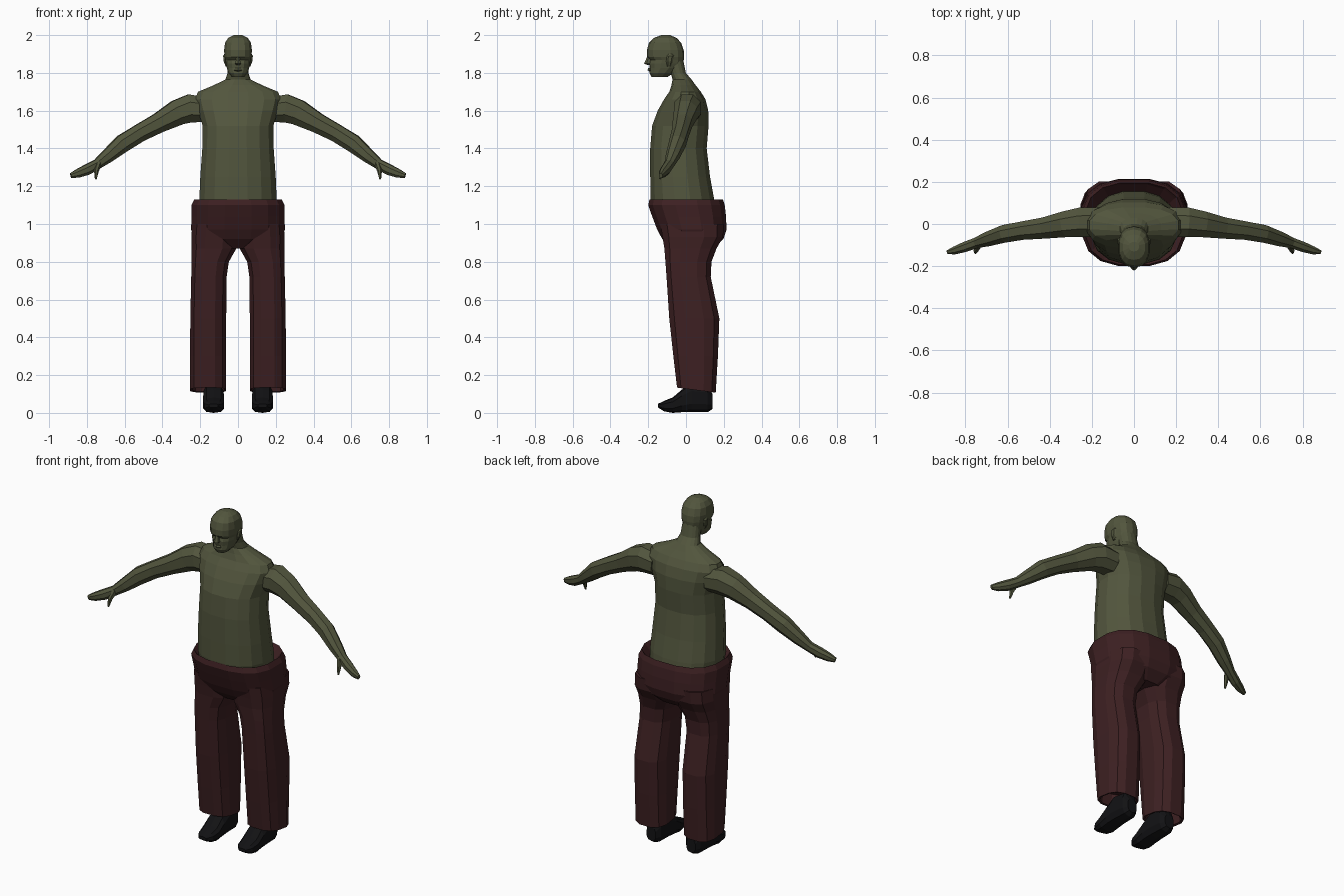
import bpy, bmesh, math
from mathutils import Vector


def material(name, rgb):
    m = bpy.data.materials.new(name)
    m.diffuse_color = (*rgb, 1)
    return m


GREEN = material("olive green", (0.085, 0.092, 0.047))
MAROON = material("dark maroon", (0.047, 0.0145, 0.016))
BLACK = material("shoe black", (0.006, 0.006, 0.007))


def oval(a0, a1, b0, b1, n, power):
    """Points of a squarish oval that fills the given bounds."""
    for i in range(n):
        t = 2 * math.pi * (i + 0.5) / n
        c, s = math.cos(t), math.sin(t)
        u = math.copysign(abs(c) ** (2 / power), c)
        v = math.copysign(abs(s) ** (2 / power), s)
        yield (a0 + a1) / 2 + u * (a1 - a0) / 2, (b0 + b1) / 2 + v * (b1 - b0) / 2


def loft(name, rings, mat, mirror=False):
    bm = bmesh.new()
    loops = [[bm.verts.new(p) for p in ring] for ring in rings]
    n = len(loops[0])
    for a, b in zip(loops, loops[1:]):
        for i in range(n):
            j = (i + 1) % n
            bm.faces.new((a[i], a[j], b[j], b[i]))
    bm.faces.new(loops[0][::-1])
    bm.faces.new(loops[-1])
    bmesh.ops.recalc_face_normals(bm, faces=bm.faces)
    me = bpy.data.meshes.new(name)
    bm.to_mesh(me)
    bm.free()
    me.materials.append(mat)
    ob = bpy.data.objects.new(name, me)
    bpy.context.collection.objects.link(ob)
    if mirror:
        mod = ob.modifiers.new("mirror", "MIRROR")
        mod.use_mirror_merge = False
    return ob


def stack(name, rows, mat, n=14, power=2.3, mirror=False, slope=0.0):
    """Rows are z, x0, x1, y0, y1; slope tips the lowest rings."""
    rings = []
    for z, x0, x1, y0, y1 in rows:
        k = slope if z < 0.25 else 0
        rings.append([(x, y, z - k * (y - 0.05)) for x, y in oval(x0, x1, y0, y1, n, power)])
    return loft(name, rings, mat, mirror)


def limb(name, rows, mat, n=8, power=2.2):
    """Rows are centre x, y, z, depth radius, thickness; rings follow the path."""
    pts = [Vector(r[:3]) for r in rows]
    rings = []
    for i, r in enumerate(rows):
        d = pts[min(i + 1, len(pts) - 1)] - pts[max(i - 1, 0)]
        d.normalize()
        side = Vector((0, 0, 1)).cross(d).normalized()
        up = d.cross(side)
        rings.append([pts[i] + side * u + up * v
                      for u, v in oval(-r[3], r[3], -r[4], r[4], n, power)])
    return loft(name, rings, mat, True)


def sym(rows):
    return [(z, -w, w, f, b) for z, w, f, b in rows]


# Torso and neck
stack("torso", sym([
    (1.06, .20, -.18, .16), (1.13, .208, -.19, .152), (1.25, .203, -.192, .13),
    (1.40, .192, -.192, .112), (1.52, .19, -.182, .122), (1.60, .215, -.152, .12),
    (1.66, .232, -.118, .105), (1.70, .215, -.09, .08), (1.735, .13, -.078, .052),
    (1.765, .068, -.072, .03), (1.80, .056, -.082, .0), (1.87, .052, -.11, -.014)]),
    GREEN, 16)

# Head, from chin to crown
stack("head", sym([
    (1.777, .032, -.182, -.10), (1.80, .052, -.194, -.065), (1.825, .06, -.192, -.035),
    (1.85, .065, -.196, -.016), (1.868, .067, -.190, -.012), (1.885, .073, -.206, -.01),
    (1.92, .075, -.207, -.012), (1.96, .07, -.196, -.026), (1.985, .053, -.17, -.05),
    (2.0, .024, -.13, -.085)]), GREEN, 14, 2.4)

# Nose, lips and ears
stack("nose", sym([(1.842, .012, -.205, -.17), (1.849, .019, -.222, -.17),
                   (1.862, .014, -.216, -.17), (1.895, .008, -.202, -.17)]), GREEN, 6, 2)
stack("lips", sym([(1.808, .016, -.196, -.16), (1.815, .026, -.204, -.16),
                   (1.825, .018, -.200, -.16)]), GREEN, 6, 2)
stack("ears", [(1.835, .058, .066, -.10, -.08), (1.86, .058, .077, -.105, -.07),
               (1.89, .062, .08, -.102, -.064), (1.90, .062, .074, -.095, -.072)],
      GREEN, 6, 2, True)

# Arms with flat hands
limb("arms", [
    (.17, .01, 1.605, .075, .07), (.255, .008, 1.612, .075, .08),
    (.32, .0, 1.59, .066, .072), (.42, -.018, 1.535, .054, .056),
    (.52, -.03, 1.482, .047, .05), (.61, -.045, 1.427, .045, .05),
    (.69, -.07, 1.36, .037, .038), (.745, -.088, 1.317, .027, .028),
    (.80, -.108, 1.287, .026, .03), (.85, -.125, 1.267, .02, .024),
    (.885, -.134, 1.256, .010, .014)], GREEN)
limb("thumbs", [
    (.735, -.10, 1.322, .014, .018), (.75, -.125, 1.28, .012, .014),
    (.753, -.138, 1.238, .005, .005)], GREEN, 6)

# Trouser seat with a rolled waistband
stack("trouser_seat", sym([
    (1.07, .19, -.15, .15), (1.115, .222, -.188, .19), (1.13, .235, -.196, .198),
    (1.10, .25, -.203, .208), (1.04, .25, -.182, .215), (.97, .252, -.155, .217),
    (.92, .235, -.128, .20), (.87, .12, -.08, .15)]), MAROON, 16, 2.6)

# Trouser legs with hollow hems
stack("trouser_legs", [
    (1.0, .0, .245, -.14, .205), (.93, .0, .25, -.128, .20), (.87, .006, .248, -.118, .165),
    (.80, .046, .248, -.112, .138), (.72, .058, .25, -.106, .134),
    (.50, .06, .255, -.092, .18), (.30, .06, .256, -.07, .172),
    (.121, .06, .256, -.05, .16), (.125, .072, .244, -.04, .15),
    (.20, .075, .24, -.035, .145)], MAROON, 12, 2.7, True, 0.13)

# Shoes, from heel to toe
shoe_rows = [(.14, .10, .16, .02, .10), (.115, .08, .178, .004, .15), (.03, .075, .184, .004, .16),
             (-.02, .072, .186, .004, .125), (-.07, .072, .186, .0, .082),
             (-.115, .08, .178, .008, .064), (-.148, .105, .155, .028, .048)]
loft("shoes", [[(x, y, z) for x, z in oval(x0, x1, z0, z1, 10, 2.8)]
               for y, x0, x1, z0, z1 in shoe_rows], BLACK, True)
